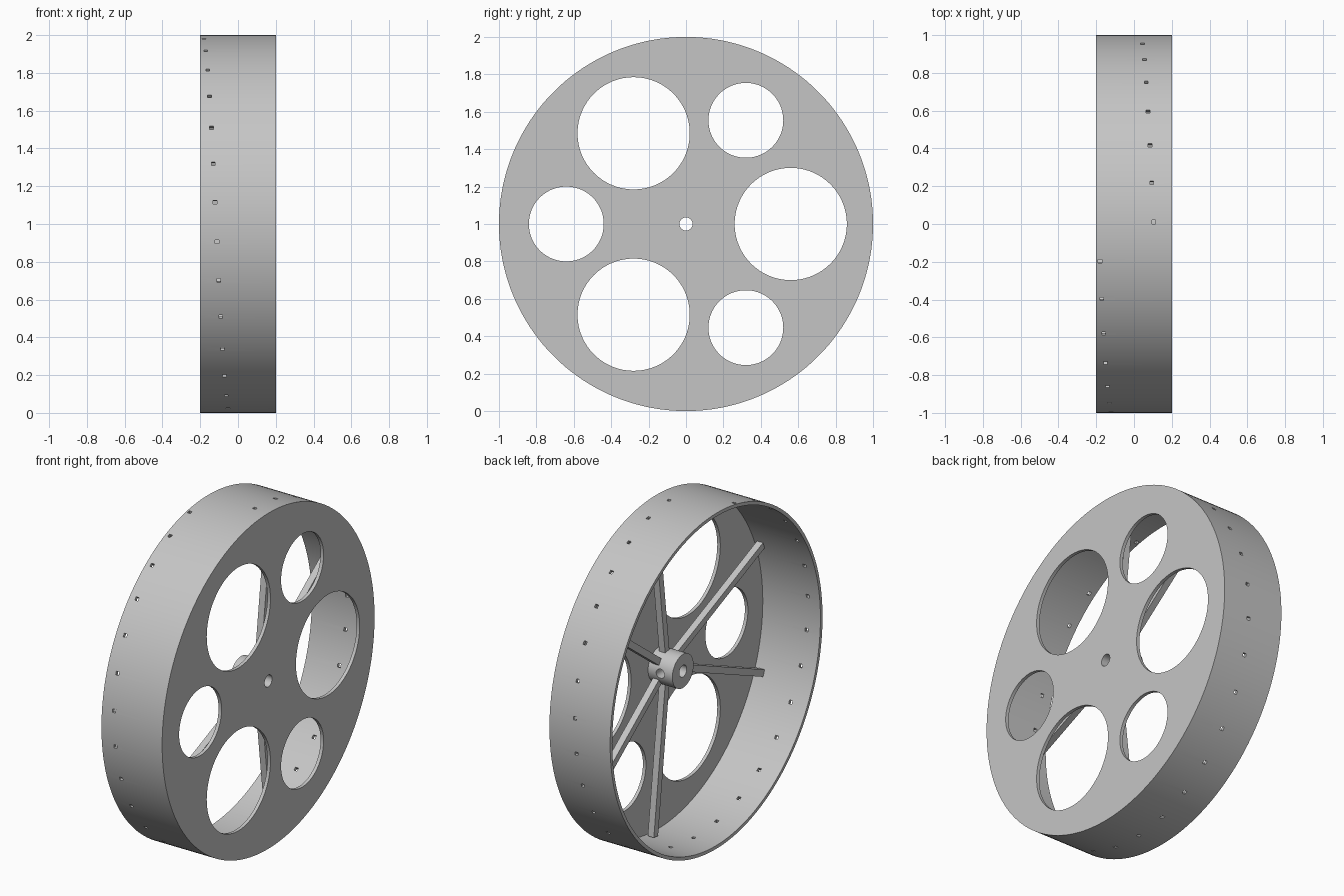
import bpy, bmesh
from math import radians, sin, cos
from mathutils import Matrix

cube = bpy.data.objects.get("Cube")
if cube:
    bpy.data.objects.remove(cube, do_unlink=True)

grey = bpy.data.materials.new("light_grey")
grey.use_nodes = True
colour = (0.56, 0.56, 0.56, 1)
grey.diffuse_color = colour
grey.node_tree.nodes["Principled BSDF"].inputs["Base Color"].default_value = colour

CENTRE = Matrix.Translation((0, 0, 1))


def rod(bm, x0, x1, radius, y=0, z=0, segments=64):
    """Closed cylinder along x, placed relative to the wheel centre."""
    place = CENTRE @ Matrix.Translation(((x0 + x1) / 2, y, z)) @ Matrix.Rotation(radians(90), 4, 'Y')
    bmesh.ops.create_cone(bm, cap_ends=True, segments=segments, radius1=radius,
                          radius2=radius, depth=x1 - x0, matrix=place)


def box(bm, angle, offset, size):
    """Box turned about the wheel axis, pushed out by offset."""
    place = CENTRE @ Matrix.Rotation(angle, 4, 'X') @ Matrix.Translation(offset)
    bmesh.ops.create_cube(bm, size=1, matrix=place @ Matrix.Diagonal((*size, 1)))


def finish(bm, name):
    mesh = bpy.data.meshes.new(name)
    bm.to_mesh(mesh)
    bm.free()
    mesh.materials.append(grey)
    obj = bpy.data.objects.new(name, mesh)
    bpy.context.collection.objects.link(obj)
    return obj


def select(obj):
    bpy.ops.object.select_all(action='DESELECT')
    obj.select_set(True)
    bpy.context.view_layer.objects.active = obj


def cut(obj, cutter):
    cutter.hide_render = True
    select(obj)
    mod = obj.modifiers.new("cut", 'BOOLEAN')
    mod.operation = 'DIFFERENCE'
    mod.solver = 'EXACT'
    mod.object = cutter
    bpy.ops.object.modifier_apply(modifier=mod.name)
    bpy.data.objects.remove(cutter, do_unlink=True)


# Drum: solid disc, hollowed from the open side
bm = bmesh.new()
rod(bm, -0.2, 0.2, 1, segments=180)
drum = finish(bm, "drum")

bm = bmesh.new()
rod(bm, -0.3, 0.18, 0.98, segments=180)
cut(drum, finish(bm, "cavity_cutter"))

# Three large and three small round openings, plus the axle hole
bm = bmesh.new()
rod(bm, 0.1, 0.3, 0.035)
for i in range(6):
    a = radians(60 * i)
    reach, radius = (0.64, 0.2) if i % 2 else (0.56, 0.3)
    rod(bm, 0.1, 0.3, radius, reach * cos(a), reach * sin(a), 96)
cut(drum, finish(bm, "opening_cutter"))

# Spiral of small square slots through the rim
bm = bmesh.new()
for i in range(30):
    box(bm, radians(11.4 + 12 * i), (-0.18 + 0.0098 * i, 0, 1), (0.02, 0.02, 0.1))
cut(drum, finish(bm, "slot_cutter"))

# Hub with axle bore and a set screw hole
bm = bmesh.new()
rod(bm, 0.02, 0.185, 0.1)
hub = finish(bm, "hub")
bm = bmesh.new()
rod(bm, -0.1, 0.3, 0.035)
cut(hub, finish(bm, "bore_cutter"))
bm = bmesh.new()
place = CENTRE @ Matrix.Translation((0.1, 0.1, 0)) @ Matrix.Rotation(radians(90), 4, 'X')
bmesh.ops.create_cone(bm, cap_ends=True, segments=32, radius1=0.027, radius2=0.027,
                      depth=0.18, matrix=place)
cut(hub, finish(bm, "screw_cutter"))

for obj in (drum, hub):
    select(obj)
    bpy.ops.object.shade_smooth_by_angle(angle=radians(30))

# Six square spokes, one on each side of every small opening
for i in range(3):
    for side in (-1, 1):
        bm = bmesh.new()
        box(bm, radians(-30 + 120 * i + 23 * side), (0.135, 0, 0.53), (0.04, 0.04, 0.89))
        finish(bm, "spoke")
